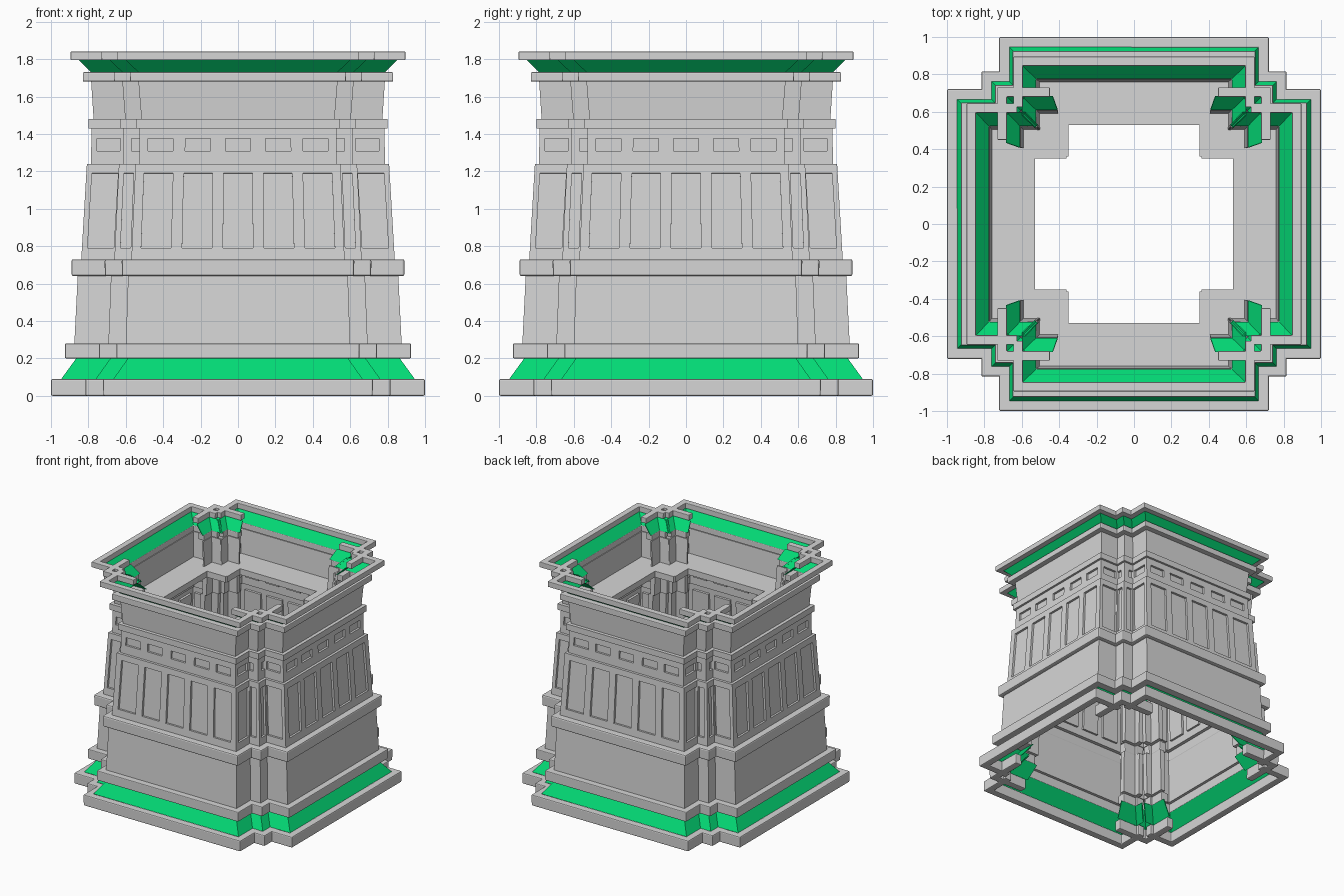
import bpy, bmesh
from mathutils import Matrix, Vector

cube = bpy.data.objects.get("Cube")
if cube:
    bpy.data.objects.remove(cube)


def material(name, rgb):
    m = bpy.data.materials.new(name)
    m.use_nodes = True
    m.diffuse_color = (*rgb, 1)
    m.node_tree.nodes["Principled BSDF"].inputs["Base Color"].default_value = (*rgb, 1)
    return m


STONE = material("grey stone", (0.67, 0.67, 0.67))
GREEN = material("green trim", (0.001, 0.7, 0.18))


def paths(r, z, t):
    """Outer and inner plan paths of one facade and one corner at half-width r."""
    k = 1 - z / 1.84
    a = r - 0.25 - 0.03 * k            # half-width of the facade
    s = r - 0.165 - 0.02 * k           # half-width of the corner step
    e = r - 0.27                       # where the facade returns stop
    c = min(0.41 + 0.36 * (r - 0.785), s - t - 0.01)  # where the corner arms stop
    facade = [(-a, -e), (-a, -r), (a, -r), (a, -e)]
    facade_in = [(t - a, -e), (t - a, t - r), (a - t, t - r), (a - t, -e)]
    corner = [(c, -s), (s, -s), (s, -c)]
    corner_in = [(c, t - s), (s - t, t - s), (s - t, -c)]
    lift = lambda pts: [Vector((x, y, z)) for x, y in pts]
    return [(lift(facade), lift(facade_in)), (lift(corner), lift(corner_in))]


def add_face(bm, pts, flip=False):
    bm.faces.new([bm.verts.new(p) for p in (reversed(pts) if flip else pts)])


def wall_face(bm, quad, flip, spans, rows, depth):
    """A wall quad with a row of recessed panels at the given u spans."""
    if not spans:
        add_face(bm, quad, flip)
        return
    a, b, c, d = quad
    inward = -(b - a).cross(d - a).normalized() * depth
    point = lambda u, v: a.lerp(b, u).lerp(d.lerp(c, u), v)
    us = [0] + [u for span in spans for u in span] + [1]
    vs = [0, *rows, 1]
    for i in range(len(us) - 1):
        for j in range(3):
            p = [point(us[i], vs[j]), point(us[i + 1], vs[j]),
                 point(us[i + 1], vs[j + 1]), point(us[i], vs[j + 1])]
            if i % 2 and j == 1:
                q = [v + inward for v in p]
                add_face(bm, q, flip)
                for n in range(4):
                    m = (n + 1) % 4
                    add_face(bm, [p[n], p[m], q[m], q[n]], flip)
            else:
                add_face(bm, p, flip)


def spans_for(panels, kind, seg, length):
    if not panels:
        return []
    if kind == 0 and seg == 1:
        w = panels["width"] / 2
        return [(0.5 + (x - w) / length, 0.5 + (x + w) / length) for x in panels["centres"]]
    lo, hi = (v / length for v in panels["corner" if kind else "return"])
    return [(1 - hi, 1 - lo)] if seg == 0 else [(lo, hi)]


def course(name, z0, z1, r0, r1, t, mat=STONE, panels=None, bevel=0.0, caps=True):
    """One horizontal layer: four facades with returns and four corner pieces."""
    bm = bmesh.new()
    for kind, (low, high) in enumerate(zip(paths(r0, z0, t), paths(r1, z1, t))):
        (o0, i0), (o1, i1) = low, high
        for n in range(len(o0) - 1):
            outer = [o0[n], o0[n + 1], o1[n + 1], o1[n]]
            inner = [i0[n], i0[n + 1], i1[n + 1], i1[n]]
            spans = spans_for(panels, kind, n, (o0[n + 1] - o0[n]).length)
            rows = [(z - z0) / (z1 - z0) for z in panels["rows"]] if panels else []
            wall_face(bm, outer, False, spans, rows, 0.018)
            wall_face(bm, inner, True, spans, rows, 0.018)
            if caps:
                add_face(bm, [o1[n], o1[n + 1], i1[n + 1], i1[n]])
                add_face(bm, [o0[n], o0[n + 1], i0[n + 1], i0[n]], True)
        add_face(bm, [o0[0], o1[0], i1[0], i0[0]])
        add_face(bm, [o0[-1], o1[-1], i1[-1], i0[-1]], True)
    bmesh.ops.remove_doubles(bm, verts=bm.verts, dist=0.0001)
    # Repeat the quarter around the vertical axis
    quarter = bm.verts[:] + bm.edges[:] + bm.faces[:]
    for k in (1, 2, 3):
        copy = bmesh.ops.duplicate(bm, geom=quarter)["geom"]
        verts = [g for g in copy if isinstance(g, bmesh.types.BMVert)]
        bmesh.ops.rotate(bm, verts=verts, cent=(0, 0, 0),
                         matrix=Matrix.Rotation(k * 1.5707963, 3, "Z"))
    mesh = bpy.data.meshes.new(name)
    bm.to_mesh(mesh)
    bm.free()
    mesh.materials.append(mat)
    obj = bpy.data.objects.new(name, mesh)
    bpy.context.scene.collection.objects.link(obj)
    if bevel:
        mod = obj.modifiers.new("soft edges", "BEVEL")
        mod.width = bevel
        mod.segments = 2


tall_panels = {"centres": [-0.44, -0.22, 0, 0.22, 0.44], "width": 0.16,
               "return": (0.03, 0.17), "corner": (0.03, 0.085), "rows": (0.79, 1.19)}
small_panels = {"centres": [-0.415, -0.215, 0, 0.215, 0.415], "width": 0.135,
                "return": (0.03, 0.155), "corner": (0.045, 0.1), "rows": (1.31, 1.375)}

# Base
course("base_plinth", 0, 0.09, 1, 1, 0.06, bevel=0.008)
course("base_green_slope", 0.09, 0.2, 0.945, 0.865, 0.008, GREEN, caps=False)
course("base_band", 0.2, 0.28, 0.925, 0.925, 0.07, bevel=0.006)

# Walls and bands
course("lower_wall", 0.28, 0.64, 0.875, 0.857, 0.04)
course("middle_band", 0.64, 0.73, 0.89, 0.89, 0.07, bevel=0.01)
course("panelled_wall", 0.73, 1.24, 0.838, 0.808, 0.04, panels=tall_panels)
course("frieze_wall", 1.24, 1.43, 0.787, 0.782, 0.04, panels=small_panels)
course("frieze_band", 1.43, 1.48, 0.8, 0.8, 0.27)
course("upper_wall", 1.48, 1.68, 0.772, 0.785, 0.012)

# Cornice
course("cornice_band", 1.68, 1.73, 0.83, 0.83, 0.055, bevel=0.006)
course("cornice_green_slope", 1.73, 1.795, 0.785, 0.85, 0.008, GREEN, caps=False)
course("top_rim", 1.795, 1.84, 0.895, 0.895, 0.05, bevel=0.004)
